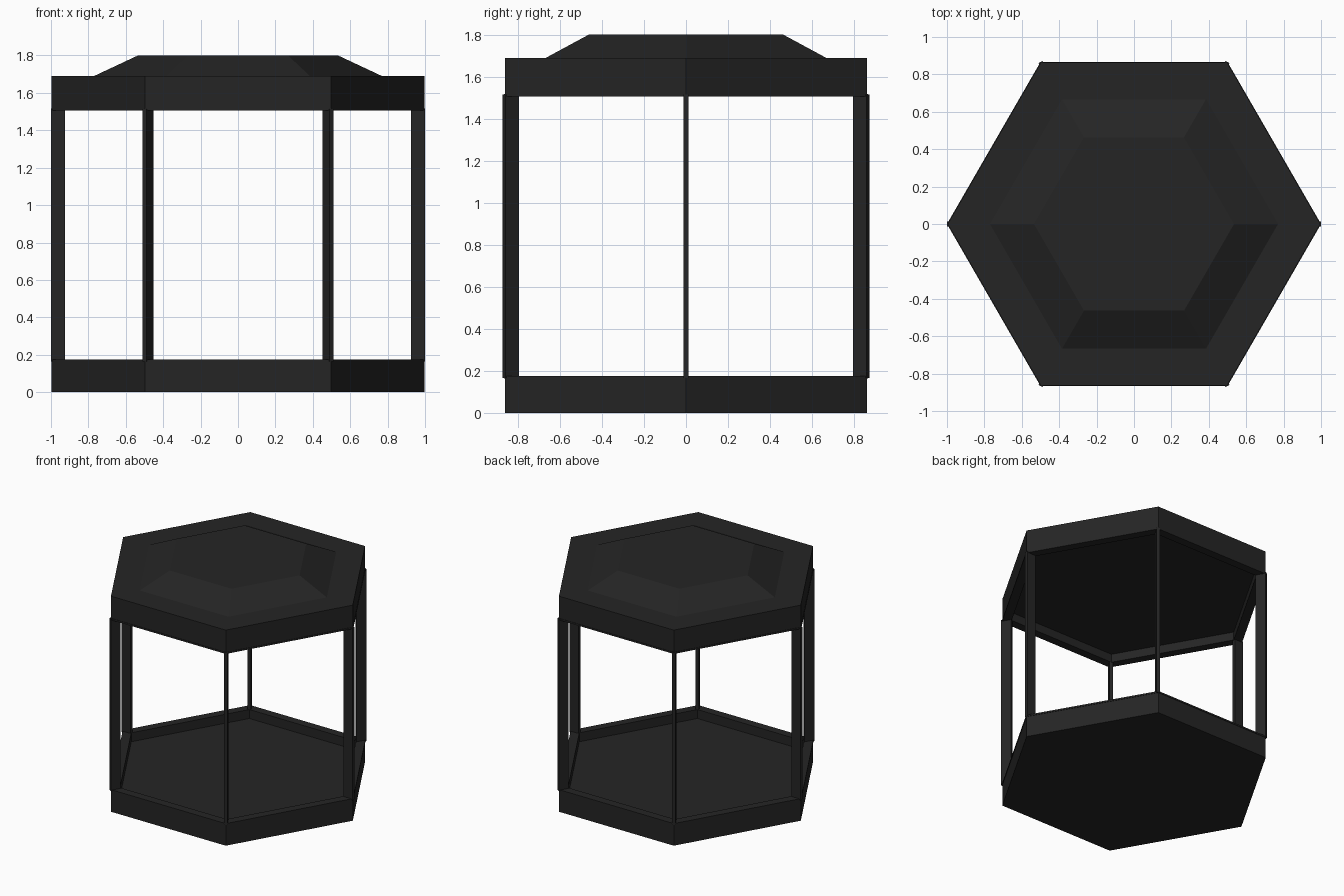
import bpy, bmesh
from math import cos, sin, pi

if "Cube" in bpy.data.objects:
    bpy.data.objects.remove(bpy.data.objects["Cube"])

dark = bpy.data.materials.new("dark_metal")
dark.diffuse_color = (0.018, 0.018, 0.018, 1)
dark.use_nodes = True
dark.node_tree.nodes["Principled BSDF"].inputs["Base Color"].default_value = dark.diffuse_color


def finish(name, bm):
    bmesh.ops.recalc_face_normals(bm, faces=bm.faces)
    me = bpy.data.meshes.new(name)
    bm.to_mesh(me)
    bm.free()
    me.materials.append(dark)
    ob = bpy.data.objects.new(name, me)
    bpy.context.collection.objects.link(ob)
    return ob


def hex_lathe(name, profile, closed=False):
    """Sweep (radius, z) points round six corners; open profiles get capped."""
    bm = bmesh.new()
    rings = [[bm.verts.new((r * cos(k * pi / 3), r * sin(k * pi / 3), z))
              for k in range(6)] for r, z in profile]
    pairs = list(zip(rings, rings[1:]))
    if closed:
        pairs.append((rings[-1], rings[0]))
    else:
        bm.faces.new(rings[0])
        bm.faces.new(rings[-1])
    for a, b in pairs:
        for k in range(6):
            j = (k + 1) % 6
            bm.faces.new((a[k], a[j], b[j], b[k]))
    return finish(name, bm)


OUT, INN = 0.996, 0.925

# Base tray with a sunken floor
hex_lathe("base_tray", [(OUT, 0), (OUT, 0.17), (INN, 0.17), (INN, 0.105)])

# Roof with recessed ceiling and raised tapered cap
hex_lathe("roof", [(INN, 1.57), (INN, 1.51), (OUT, 1.51), (OUT, 1.69),
                   (0.77, 1.69), (0.535, 1.80)])

# Thin frame rails where the posts meet base and roof
for name, z in (("lower_rail", 0.163), ("upper_rail", 1.505)):
    hex_lathe(name, [(1.0, z), (1.0, z + 0.012), (INN, z + 0.012), (INN, z)], True)

# Flat corner posts pointing outward
for k in range(6):
    bm = bmesh.new()
    bmesh.ops.create_cube(bm, size=1)
    for v in bm.verts:
        v.co = (0.9625 + v.co.x * 0.075, v.co.y * 0.025, 0.84 + v.co.z * 1.35)
    post = finish(f"corner_post_{k + 1}", bm)
    post.rotation_euler.z = k * pi / 3
